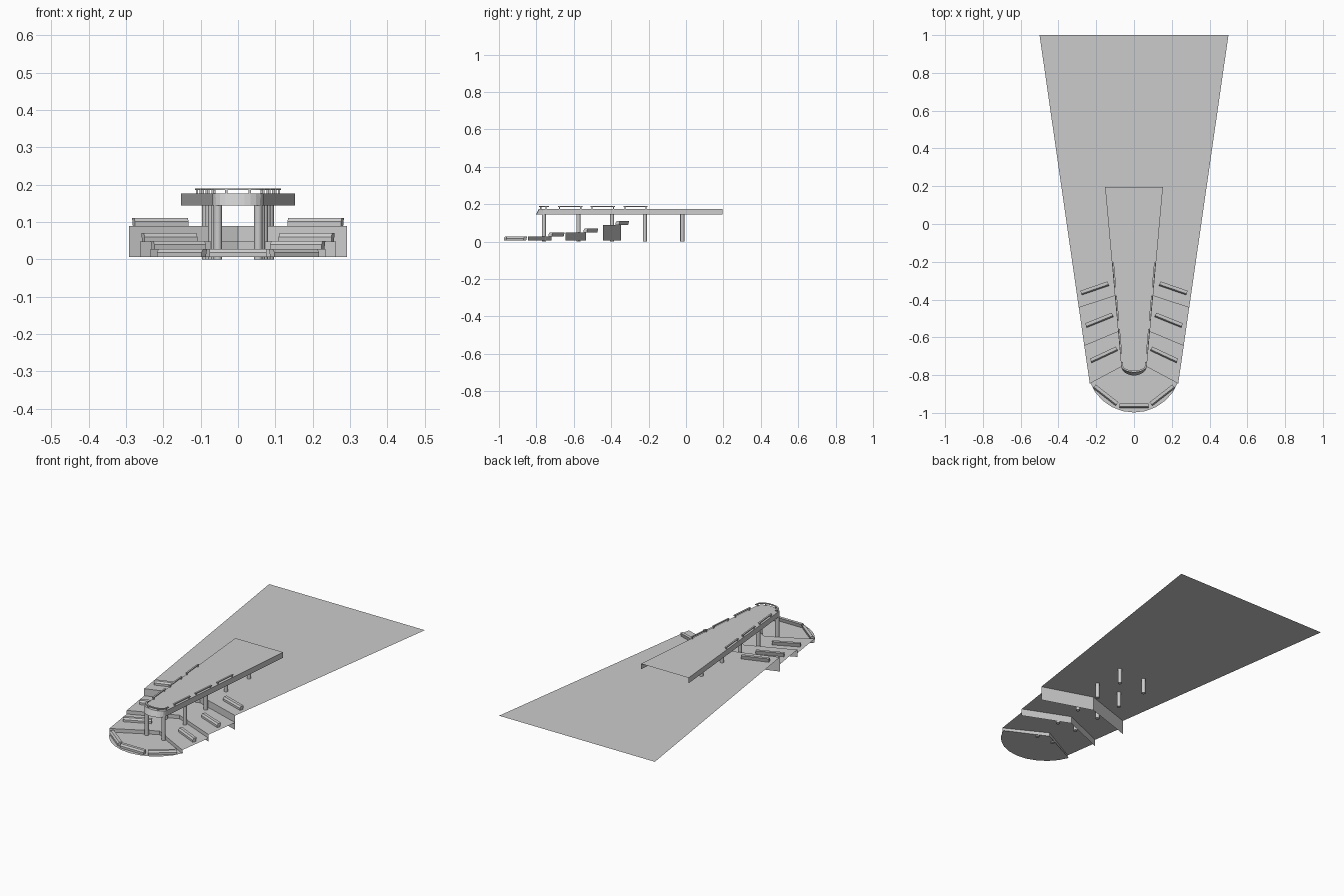
import bpy, math
from mathutils import Vector

if "Cube" in bpy.data.objects:
    bpy.data.objects.remove(bpy.data.objects["Cube"])


def make(name, verts, faces):
    me = bpy.data.meshes.new(name)
    me.from_pydata([tuple(v) for v in verts], [], faces)
    me.update()
    ob = bpy.data.objects.new(name, me)
    bpy.context.collection.objects.link(ob)
    return ob


def sweep(name, path, section):
    """Sweep a closed section (side offset, z) along a flat open path."""
    verts, n = [], len(section)
    for i, p in enumerate(path):
        a, b = path[max(i - 1, 0)], path[min(i + 1, len(path) - 1)]
        d = (Vector(b) - Vector(a)).normalized()
        verts += [(p[0] - d.y * s, p[1] + d.x * s, z) for s, z in section]
    faces = [(i * n + j, i * n + (j + 1) % n, (i + 1) * n + (j + 1) % n, (i + 1) * n + j)
             for i in range(len(path) - 1) for j in range(n)]
    faces = [f[::-1] for f in faces]
    faces += [tuple(range(n)), tuple(range(len(verts) - n, len(verts)))[::-1]]
    return make(name, verts, faces)


def box_section(w, z0, z1):
    return [(-w / 2, z0), (w / 2, z0), (w / 2, z1), (-w / 2, z1)]


def ground_half(y):
    return 0.5 - 0.265 * (1 - y) / 1.84


def deck_half(y):
    return 0.068 + 0.085 * (y + 0.75) / 0.95


# Terraced floor: sheets split on the centre line, bent at each step
BASE = 0.006
steps = [(-0.72, -0.845, 0.027), (-0.535, -0.645, 0.048),
         (-0.347, -0.443, 0.089), (1.0, 1.0, None)]
for i in range(3):
    ya, ea, z = steps[i]
    yb, eb, _ = steps[i + 1]
    a, b = ground_half(ea), ground_half(eb)
    make(f"terrace_{i + 1}",
         [(0, ya, z), (a, ea, z), (b, eb, z), (0, yb, z), (-b, eb, z), (-a, ea, z)],
         [(0, 1, 2, 3), (0, 3, 4, 5)])
    make(f"step_riser_{i + 1}",
         [(-a, ea, BASE), (0, ya, BASE), (a, ea, BASE), (-a, ea, z), (0, ya, z), (a, ea, z)],
         [(0, 1, 4, 3), (1, 2, 5, 4)])

# Rounded front terrace
w = ground_half(-0.845)
a0 = math.acos(w / 0.25)
arc = [(0.25 * math.sin(t), -0.748 - 0.25 * math.cos(t), BASE)
       for t in [(-1 + k / 5) * (math.pi / 2 - a0) for k in range(11)]]
make("front_terrace", [(0, -0.72, BASE)] + arc,
     [(0, k, k + 1) for k in range(1, 11)])

# Raised deck: top sheet with a skirt, open at the back and below
N = 12
def deck_loop(depth, z):
    arc = [(-0.068 * math.cos(math.pi * k / N), -0.75 - depth * math.sin(math.pi * k / N), z)
           for k in range(N + 1)]
    return [(-0.153, 0.195, z)] + arc + [(0.153, 0.195, z)]

top, low = deck_loop(0.036, 0.176), deck_loop(0.052, 0.144)
n = len(top)
make("raised_deck", top + low,
     [tuple(range(n))] + [(k, k + n, k + 1 + n, k + 1) for k in range(n - 1)])

# Columns under the deck
for y in (-0.76, -0.575, -0.395, -0.22, -0.02):
    for s in (-1, 1):
        x = 0.054 + 0.031 * (y + 0.76) / 0.74
        bpy.ops.mesh.primitive_cylinder_add(vertices=16, radius=0.011, depth=0.174,
                                            location=(s * x, y, 0.087))
        bpy.context.object.name = "column"
        bpy.ops.object.shade_smooth_by_angle()

# Benches with backward-leaning section: centre x, y, angle, floor height
def bench(x, y, ang, z):
    d = Vector((math.cos(ang), math.sin(ang))) * 0.076
    c = Vector((x, y))
    sec = [(-0.012, z), (0.006, z), (0.012, z + 0.022), (-0.005, z + 0.022), (-0.012, z + 0.012)]
    sweep("bench", [c - d, c + d], sec)

bench(0, -0.962, 0, BASE)
for x, y, deg, z in ((0.15, -0.906, 38, BASE), (0.16, -0.692, -25, 0.027),
                     (0.184, -0.509, -22, 0.048), (0.208, -0.34, -19, 0.089)):
    for s in (-1, 1):
        bench(s * x, y, s * math.radians(deg), z)

# Railings along the deck edge: thin top bar on end posts
def railing(path, posts):
    sweep("railing_bar", path, box_section(0.009, 0.186, 0.19))
    for x, y in posts:
        sweep("railing_post", [(x, y - 0.003), (x, y + 0.003)], box_section(0.006, 0.175, 0.187))

for y0, y1 in ((-0.685, -0.555), (-0.51, -0.38), (-0.335, -0.205)):
    for s in (-1, 1):
        pt = lambda y: (s * (deck_half(y) - 0.006), y)
        railing([pt(y0), pt(y1)], [pt(y0 + 0.008), pt(y1 - 0.008)])

# Curved railing around the deck nose
nose = [(-0.063 * math.cos(math.pi * k / N), -0.748 - 0.033 * math.sin(math.pi * k / N))
        for k in range(N + 1)]
nose = [(-0.064, -0.732)] + nose + [(0.064, -0.732)]
railing(nose, [nose[1], nose[5], nose[9], nose[13]])
